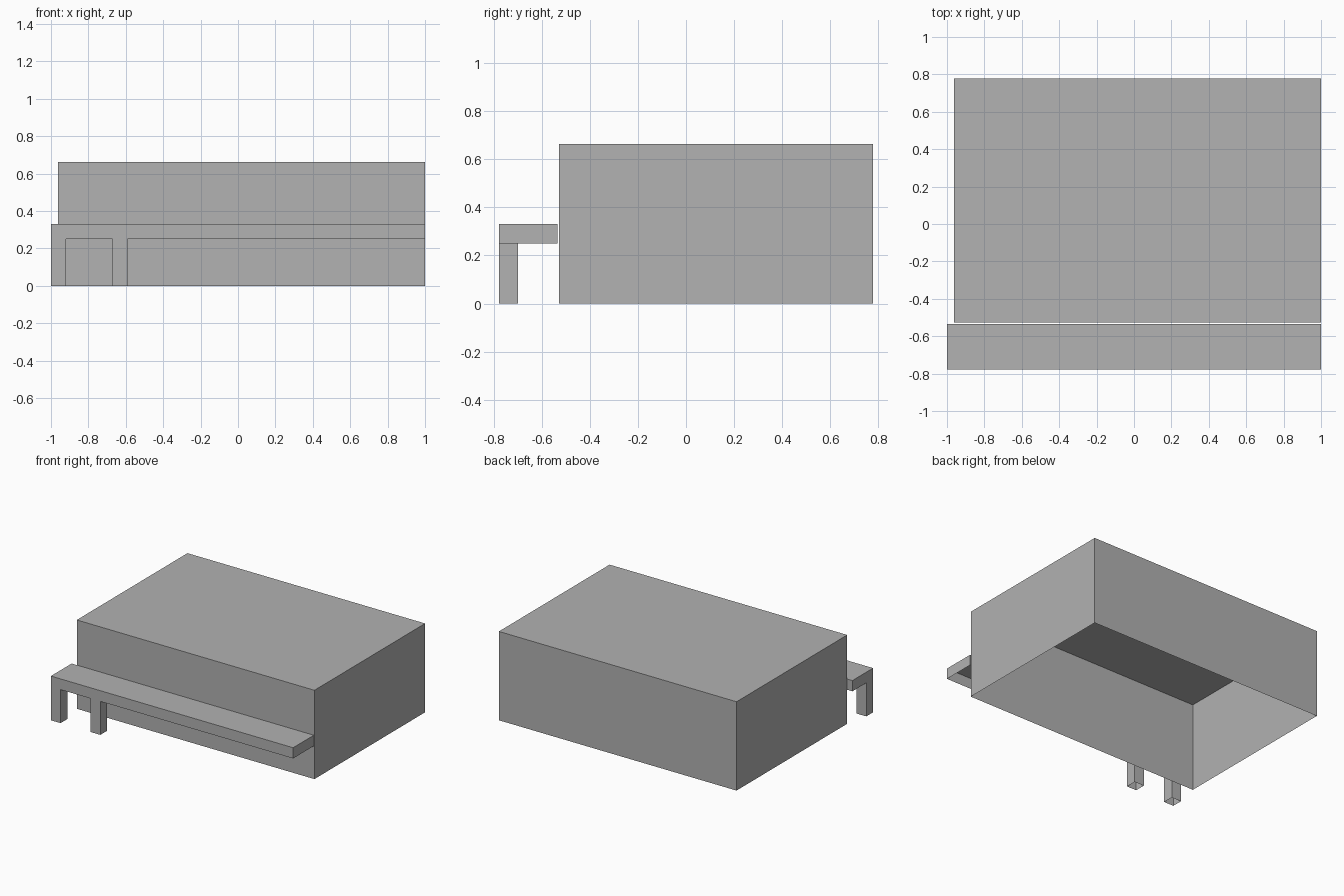
import bpy
import bmesh
from mathutils import Vector

# Remove the default cube only
cube = bpy.data.objects.get("Cube")
if cube:
    bpy.data.objects.remove(cube, do_unlink=True)

# Plain grey used everywhere
GREY = (0.445, 0.445, 0.445, 1.0)
grey = bpy.data.materials.new("plain grey")
grey.use_nodes = True
grey.diffuse_color = GREY
grey.node_tree.nodes["Principled BSDF"].inputs["Base Color"].default_value = GREY


def open_box(name, low, high, has_top=True):
    """Thin-walled box with no floor, and optionally no top."""
    low, high = Vector(low), Vector(high)
    bm = bmesh.new()
    bmesh.ops.create_cube(bm, size=1)
    bm.normal_update()
    removed = [f for f in bm.faces
               if f.normal.z < -0.5 or (f.normal.z > 0.5 and not has_top)]
    bmesh.ops.delete(bm, geom=removed, context='FACES_ONLY')
    size, middle = high - low, (low + high) / 2
    for v in bm.verts:
        v.co = Vector(a * b for a, b in zip(v.co, size)) + middle
    mesh = bpy.data.meshes.new(name)
    bm.to_mesh(mesh)
    bm.free()
    mesh.materials.append(grey)
    obj = bpy.data.objects.new(name, mesh)
    bpy.context.collection.objects.link(obj)
    return obj


FRONT, BACK = -0.778, 0.778
CANOPY_BASE, CANOPY_TOP = 0.25, 0.33
POST = 0.08

# Main building shell, open underneath
open_box("building", (-0.962, -0.527, 0), (1, BACK, 0.663))

# Long canopy along the front, open underneath
open_box("canopy", (-1, FRONT, CANOPY_BASE), (1, -0.534, CANOPY_TOP))

# Two hollow posts under the right end of the canopy
for name, x in (("outer_post", -1), ("inner_post", -0.672)):
    open_box(name, (x, FRONT, 0), (x + POST, FRONT + POST, CANOPY_BASE), has_top=False)
